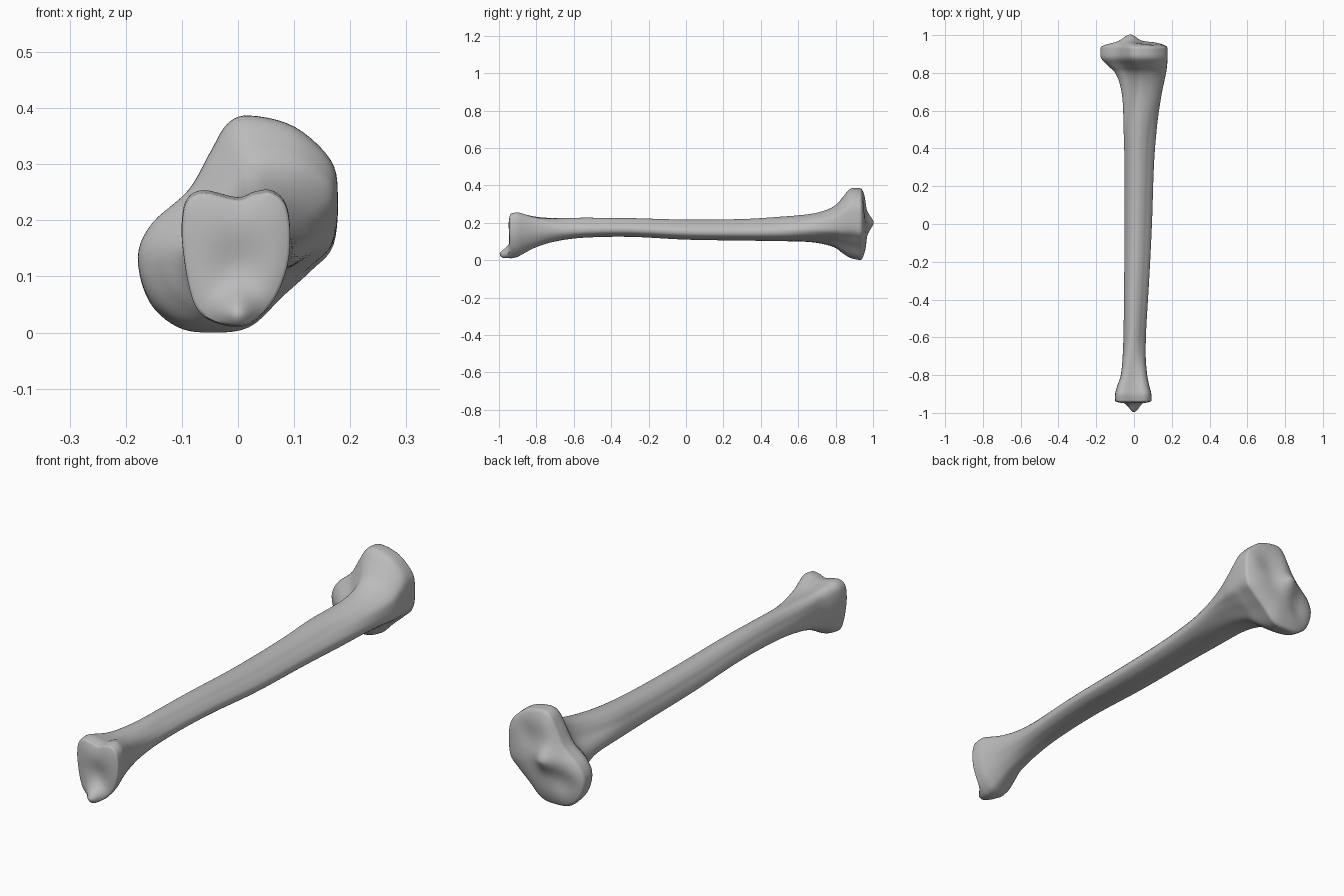
import bpy
import bmesh
from math import sin, cos, pi, exp

cube = bpy.data.objects.get("Cube")
if cube:
    bpy.data.objects.remove(cube, do_unlink=True)


def spline(points, steps, closed):
    """Catmull-Rom curve through tuples of any length."""
    count = len(points)
    result = []
    for i in range(count if closed else count - 1):
        if closed:
            a, b, c, d = (points[(i + k) % count] for k in (-1, 0, 1, 2))
        else:
            a, b, c, d = (points[min(max(i + k, 0), count - 1)] for k in (-1, 0, 1, 2))
        for step in range(steps):
            t = step / steps
            result.append(tuple(
                q + t * (r - p) / 2 + t * t * (2 * p - 5 * q + 4 * r - s) / 2
                + t ** 3 * (3 * q - p - 3 * r + s) / 2
                for p, q, r, s in zip(a, b, c, d)))
    if not closed:
        result.append(points[-1])
    return result


def fit(outline, left, right, bottom, top):
    """Stretch an outline to fill a box."""
    xs = [p[0] for p in outline]
    zs = [p[1] for p in outline]
    wide, high = max(xs) - min(xs), max(zs) - min(zs)
    return [(left + (x - min(xs)) / wide * (right - left),
             bottom + (z - min(zs)) / high * (top - bottom)) for x, z in outline]


def blend(first, second, amount):
    return [(a + (c - a) * amount, b + (d - b) * amount)
            for (a, b), (c, d) in zip(first, second)]


def ramp(value, start, end):
    t = min(max((value - start) / (end - start), 0), 1)
    return t * t * (3 - 2 * t)


def bump(x, z, cx, cz, size):
    return exp(-((x - cx) ** 2 + (z - cz) ** 2) / size ** 2)


# Cross-sections in hundredths, clockwise from the top
upper_outline = [(2, 38.5), (10, 36.5), (16.5, 30.5), (17.8, 24), (17, 15.5),
                 (13, 11), (8, 6.5), (2, 1), (-5, 0), (-11, 1), (-16, 5.5),
                 (-18, 13), (-15.5, 19), (-9, 25), (-5, 32), (-2, 37)]
lower_outline = [(0, 24), (3, 25), (6, 25.3), (8.5, 23), (9.3, 18), (8.8, 12),
                 (6.5, 6), (3, 2), (0, 1), (-4, 1.8), (-7, 4), (-8.5, 8),
                 (-9.5, 14), (-9.8, 19), (-9, 23.5), (-6, 25.3)]
shaft_outline = []
for i in range(16):
    angle = i * pi / 8
    radius = 1 + 0.1 * cos(3 * (angle - 1.9))
    shaft_outline.append((radius * sin(angle), radius * cos(angle)))

upper, lower, shaft = (fit(spline(o, 5, True), -1, 1, -1, 1)
                       for o in (upper_outline, lower_outline, shaft_outline))

# Stations along the bone in hundredths: y, left, right, bottom, top
stations = [(-93.5, -10, 9.3, 1, 25), (-90, -10, 9.2, 1.8, 25.5),
            (-86, -9, 8.2, 4, 24.5), (-80, -7, 7, 7, 23.2),
            (-70, -6, 6.2, 10, 22.5), (-55, -5.5, 6.5, 12, 22.7),
            (-30, -5.2, 8, 12.5, 22.5), (0, -5, 9.5, 11, 21.7),
            (30, -5, 10.5, 10.5, 22), (50, -5.5, 12, 10.2, 23.2),
            (65, -6, 14, 9.8, 24.5), (74, -7.5, 15.7, 8.5, 26.5),
            (80, -10, 17, 6.5, 29.5), (84, -14, 17.5, 3.5, 34),
            (88, -17.5, 17.8, 1.2, 38.3), (93, -17.8, 17.8, 0, 38.5)]


def upper_face(x, z, s):
    """Knee end: two shallow hollows around a raised middle."""
    return (0.967 - 0.03 * s ** 4 + 0.037 * bump(x, z, -0.02, 0.2, 0.045)
            - 0.015 * bump(x, z, 0.07, 0.27, 0.06)
            - 0.015 * bump(x, z, -0.09, 0.11, 0.05))


def lower_face(x, z, s):
    """Ankle end: hollow face with a projecting lower tip."""
    return (-0.95 + 0.012 * s ** 4 - 0.053 * bump(x, z, 0, 0.03, 0.036)
            + 0.012 * bump(x, z, 0, 0.12, 0.05))


bm = bmesh.new()


def add_ring(points):
    return [bm.verts.new(p) for p in points]


def bridge(first, second):
    for i in range(len(first)):
        j = (i + 1) % len(first)
        bm.faces.new((first[i], first[j], second[j], second[i]))


def add_end(rim, face):
    """Close an end with shrinking rings that follow the end surface."""
    xs = [v.co.x for v in rim]
    zs = [v.co.z for v in rim]
    cx, cz = (min(xs) + max(xs)) / 2, (min(zs) + max(zs)) / 2
    outline = [(v.co.x - cx, v.co.z - cz) for v in rim]
    ring = rim
    for s in (0.98, 0.94, 0.87, 0.78, 0.66, 0.54, 0.42, 0.3, 0.18, 0.07):
        inner = add_ring([(cx + x * s, face(cx + x * s, cz + z * s, s), cz + z * s)
                          for x, z in outline])
        bridge(ring, inner)
        ring = inner
    tip = bm.verts.new((cx, face(cx, cz, 0), cz))
    for i in range(len(ring)):
        bm.faces.new((ring[i], ring[(i + 1) % len(ring)], tip))


# Shaft flaring into both ends
rings = []
for row in spline(stations, 6, False):
    y, left, right, bottom, top = (value / 100 for value in row)
    section = blend(shaft, lower, ramp(-y, 0.55, 0.9))
    section = blend(section, upper, ramp(y, 0.45, 0.86))
    rings.append(add_ring([(x, y, z) for x, z in fit(section, left, right, bottom, top)]))
for first, second in zip(rings, rings[1:]):
    bridge(first, second)

# Joint surfaces
add_end(rings[0], lower_face)
add_end(rings[-1], upper_face)

bmesh.ops.recalc_face_normals(bm, faces=bm.faces)
mesh = bpy.data.meshes.new("shin_bone")
bm.to_mesh(mesh)
bm.free()
bone = bpy.data.objects.new("shin_bone", mesh)
bpy.context.collection.objects.link(bone)

# Single grey material
grey = bpy.data.materials.new("bone_grey")
grey.use_nodes = True
colour = (0.5, 0.5, 0.5, 1)
grey.diffuse_color = colour
grey.node_tree.nodes["Principled BSDF"].inputs["Base Color"].default_value = colour
mesh.materials.append(grey)

bpy.ops.object.select_all(action="DESELECT")
bone.select_set(True)
bpy.context.view_layer.objects.active = bone
bpy.ops.object.shade_smooth_by_angle(angle=pi / 4)
